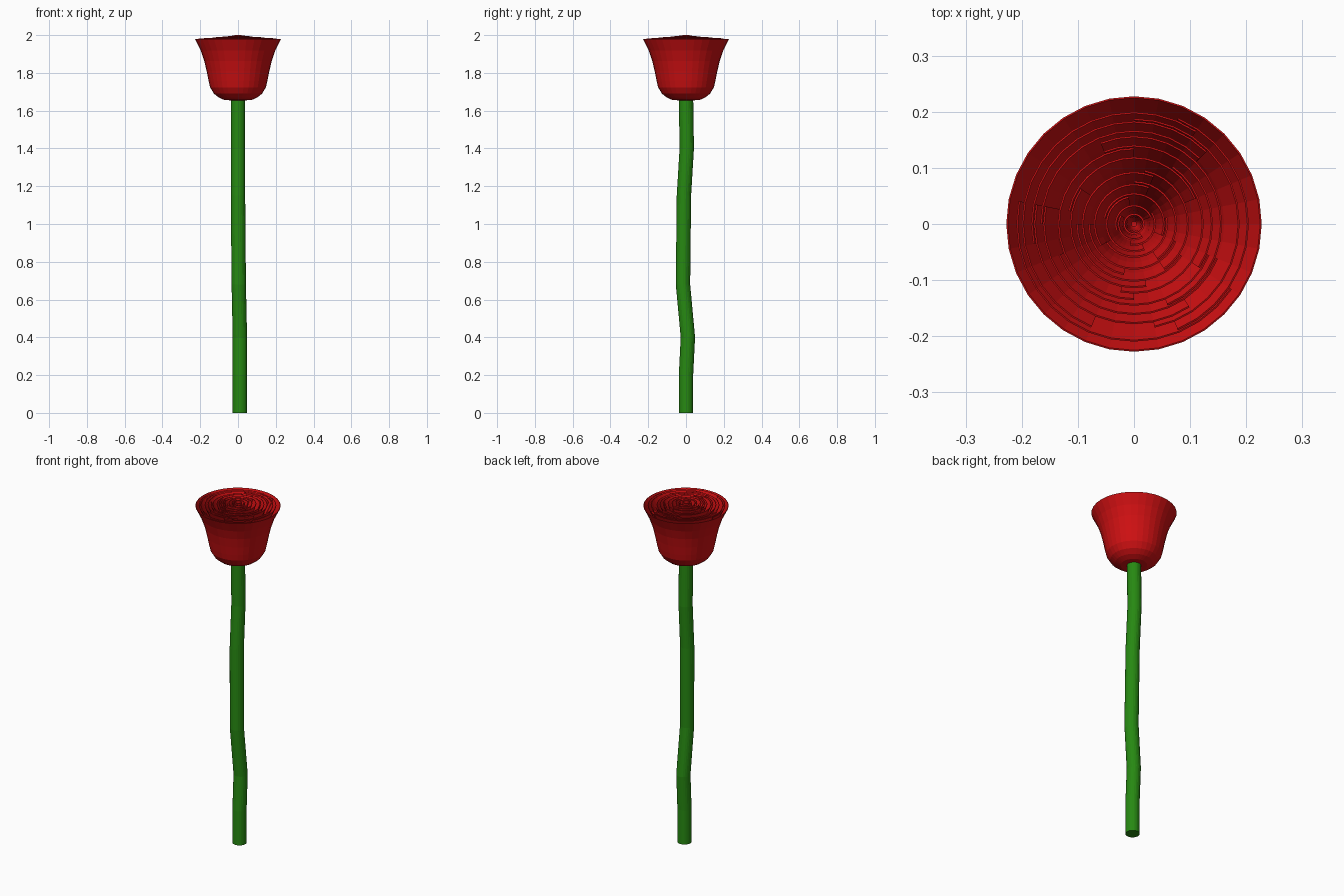
import bpy, bmesh, math, random

if "Cube" in bpy.data.objects:
    bpy.data.objects.remove(bpy.data.objects["Cube"])

random.seed(4)


def material(name, rgb):
    m = bpy.data.materials.new(name)
    m.diffuse_color = (*rgb, 1)
    m.use_nodes = True
    m.node_tree.nodes["Principled BSDF"].inputs["Base Color"].default_value = m.diffuse_color
    return m


RED = material("petal red", (0.62, 0.005, 0.006))
GREEN = material("stem green", (0.02, 0.25, 0.006))


def make_object(name, bm, mat):
    bmesh.ops.recalc_face_normals(bm, faces=bm.faces)
    me = bpy.data.meshes.new(name)
    bm.to_mesh(me)
    bm.free()
    me.materials.append(mat)
    ob = bpy.data.objects.new(name, me)
    bpy.context.collection.objects.link(ob)
    return ob


def bridge(bm, rows, closed):
    for a, b in zip(rows, rows[1:]):
        n = len(a)
        for i in range(n if closed else n - 1):
            j = (i + 1) % n
            bm.faces.new((a[i], a[j], b[j], b[i]))


# gently bent stem (x, y, z)
path = [(0.01, 0, 0), (0.01, 0, 0.2), (0.01, 0.01, 0.4), (0.004, -0.016, 0.68),
        (0, -0.011, 1.15), (0, 0.004, 1.4), (0, 0, 1.67)]
bm = bmesh.new()
rows = [[bm.verts.new((x + 0.038 * math.cos(k * math.tau / 24),
                       y + 0.038 * math.sin(k * math.tau / 24), z))
         for k in range(24)] for x, y, z in path]
bridge(bm, rows, True)
bm.faces.new(rows[0])
bm.faces.new(rows[-1])
make_object("stem", bm, GREEN)

# bell profile shared by all petals (radius, height)
PROFILE = [(0.02, 1.657), (0.07, 1.659), (0.10, 1.672), (0.125, 1.692), (0.145, 1.725),
           (0.153, 1.76), (0.163, 1.81), (0.176, 1.865), (0.195, 1.92), (0.225, 1.98)]
SIDES = 32
STEP = math.tau / SIDES


def petal(name, scale, lift, first, count):
    """Part of a bell swept over count segments; count = SIDES closes it."""
    closed = count == SIDES
    bm = bmesh.new()
    rows = []
    for r, z in PROFILE:
        # inner petals keep their rim height and start a little higher
        z = 1.98 + lift - (1.98 - z) * (0.35 + 0.65 * scale)
        n = count if closed else count + 1
        rows.append([bm.verts.new((r * scale * math.cos((first + k) * STEP),
                                   r * scale * math.sin((first + k) * STEP), z))
                     for k in range(n)])
    bridge(bm, rows, closed)
    if closed:
        bm.faces.new(rows[0])
    ob = make_object(name, bm, RED)
    mod = ob.modifiers.new("thickness", "SOLIDIFY")
    mod.thickness = 0.003
    mod.offset = -1


# closed outer cup
petal("outer_petals", 1.0, 0, 0, SIDES)

# nested overlapping petals, rising slightly to the centre
RINGS = 9
for ring in range(RINGS):
    s = 0.92 - 0.095 * ring
    start = random.randrange(SIDES)
    for p in range(3):
        petal(f"petal_{ring + 1}_{p + 1}", s - 0.022 * p, 0.02 * (1 - s),
              start + p * 11, random.randint(12, 17))

# closed bud in the centre
petal("centre_bud", 0.07, 0.02, 0, SIDES)
